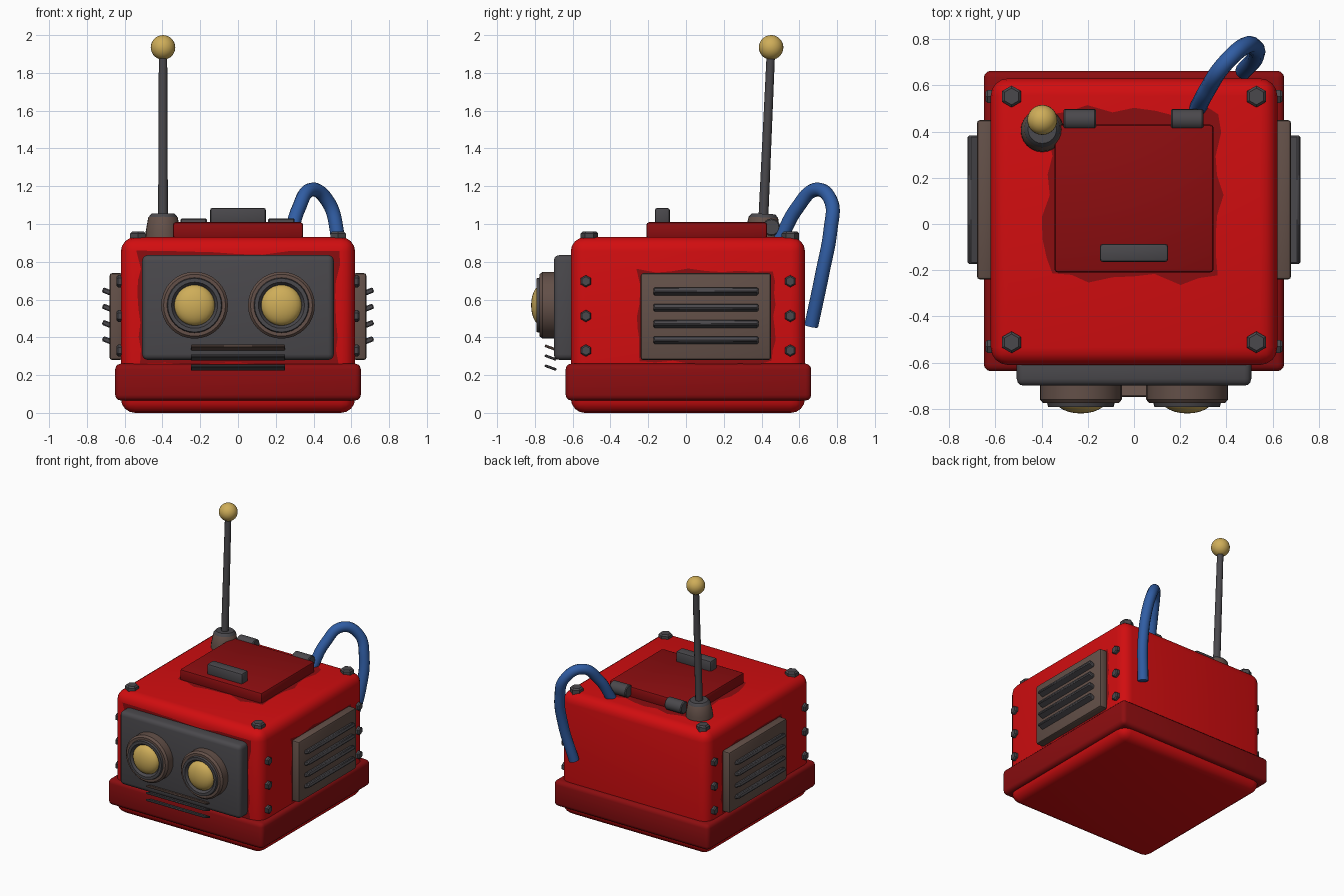
import bpy, bmesh, math, random
from mathutils import Matrix, Vector

if "Cube" in bpy.data.objects:
    bpy.data.objects.remove(bpy.data.objects["Cube"])

random.seed(4)


def mat(name, r, g, b):
    m = bpy.data.materials.new(name)
    m.diffuse_color = (r, g, b, 1)
    m.use_nodes = True
    m.node_tree.nodes["Principled BSDF"].inputs["Base Color"].default_value = m.diffuse_color
    return m


RED = mat("bright red", 0.64, 0.004, 0.005)
DARK = mat("dark red", 0.26, 0.004, 0.005)
GREY = mat("dark grey metal", 0.068, 0.065, 0.072)
BROWN = mat("rust brown", 0.125, 0.08, 0.065)
GOLD = mat("gold", 0.62, 0.42, 0.10)
BLUE = mat("hose blue", 0.03, 0.11, 0.37)


def finish(name, bm, mats, matrix=Matrix(), angle=40):
    bmesh.ops.transform(bm, matrix=matrix, verts=bm.verts)
    bmesh.ops.recalc_face_normals(bm, faces=bm.faces)
    me = bpy.data.meshes.new(name)
    bm.to_mesh(me)
    bm.free()
    for m in mats:
        me.materials.append(m)
    ob = bpy.data.objects.new(name, me)
    bpy.context.collection.objects.link(ob)
    bpy.ops.object.select_all(action='DESELECT')
    ob.select_set(True)
    bpy.context.view_layer.objects.active = ob
    bpy.ops.object.shade_smooth_by_angle(angle=math.radians(angle))
    return ob


def box(name, c, size, m, bevel=0.01, seg=2, rot=Matrix()):
    bm = bmesh.new()
    bmesh.ops.create_cube(bm, size=1)
    bmesh.ops.scale(bm, vec=size, verts=bm.verts)
    bmesh.ops.bevel(bm, geom=bm.edges[:], offset=bevel, segments=seg,
                    profile=0.5, affect='EDGES')
    return finish(name, bm, [m], Matrix.Translation(c) @ rot)


def lathe(name, profile, mats, matrix, steps=32, rule=None):
    bm = bmesh.new()
    vs = [bm.verts.new((r, 0, z)) for r, z in profile]
    es = [bm.edges.new(p) for p in zip(vs, vs[1:])]
    bmesh.ops.spin(bm, geom=vs + es, cent=(0, 0, 0), axis=(0, 0, 1),
                   angle=math.tau, steps=steps, use_duplicate=False)
    bmesh.ops.remove_doubles(bm, verts=bm.verts, dist=1e-4)
    if rule:
        for f in bm.faces:
            f.material_index = rule(f.calc_center_median())
    return finish(name, bm, mats, matrix)


def ball(name, c, scale, m):
    bm = bmesh.new()
    bmesh.ops.create_uvsphere(bm, u_segments=24, v_segments=14, radius=1)
    bmesh.ops.scale(bm, vec=scale, verts=bm.verts)
    return finish(name, bm, [m], Matrix.Translation(c))


def stain(name, matrix, w, h, grow):
    # thin ragged patch showing around the edge of a plate
    bm = bmesh.new()
    pts = []
    corners = [(-1, -1), (1, -1), (1, 1), (-1, 1)]
    for i in range(4):
        a, b = Vector(corners[i]), Vector(corners[(i + 1) % 4])
        for k in range(8):
            p = a.lerp(b, k / 8)
            g = random.uniform(0.1, 1) * grow
            pts.append(bm.verts.new((p.x * (w / 2 + g), p.y * (h / 2 + g), 0)))
    bm.faces.new(pts)
    bmesh.ops.triangulate(bm, faces=bm.faces)
    return finish(name, bm, [DARK], matrix)


RX = lambda d: Matrix.Rotation(math.radians(d), 4, 'X')
RY = lambda d: Matrix.Rotation(math.radians(d), 4, 'Y')
T = lambda *c: Matrix.Translation(c)

# body and skirt
box("body", (0, 0.01, 0.465), (1.24, 1.24, 0.93), RED, 0.075, 4)
box("skirt", (0, 0.013, 0.163), (1.30, 1.30, 0.195), DARK, 0.03, 3)

# face plate
box("face_plate", (0, -0.64, 0.558), (1.015, 0.12, 0.555), GREY, 0.03, 3)
stain("face_stain", T(0, -0.613, 0.55) @ RX(90), 1.015, 0.555, 0.035)

# eyes
eye = [(0.177, -0.01), (0.177, 0.06), (0.164, 0.075), (0.146, 0.075),
       (0.142, 0.091), (0.122, 0.091), (0.108, 0.07), (0, 0.07)]
for s, side in ((-1, "left"), (1, "right")):
    lathe(side + "_eye_ring", eye, [BROWN, GREY], T(s * 0.23, -0.70, 0.57) @ RX(90),
          rule=lambda c: int(math.hypot(c.x, c.y) < 0.147))
    ball(side + "_eye_lens", (s * 0.23, -0.765, 0.57), (0.108, 0.055, 0.108), GOLD)

# mouth slats, outer edge tilted up
for i, z in enumerate((0.345, 0.293, 0.24)):
    box(f"mouth_slat_{i}", (0, -0.717, z), (0.50, 0.065, 0.014),
        (BROWN, GREY, GREY)[i], 0.004, 1, RX(-20))

# side vents and rivets
hexa = [(0, -0.01), (0.032, -0.01), (0.032, 0.014), (0.024, 0.022), (0, 0.022)]
for s, side in ((-1, "left"), (1, "right")):
    box(side + "_vent_plate", (s * 0.645, 0.105, 0.51), (0.07, 0.69, 0.46), BROWN, 0.014)
    stain(side + "_vent_stain", T(s * 0.623, 0.105, 0.51) @ RY(s * 90), 0.46, 0.69, 0.025)
    for i in range(4):
        box(f"{side}_vent_slat_{i}", (s * 0.686, 0.105, 0.64 - i * 0.086),
            (0.066, 0.555, 0.028), GREY, 0.006, 1, RY(-s * 22))
    for y in (-0.53, 0.552):
        for z in (0.33, 0.513, 0.697):
            lathe(side + "_rivet", hexa, [GREY],
                  T(s * 0.62, y, z) @ RY(s * 90), 6)

# top corner bolts
bolt = [(0, -0.02), (0.047, -0.02), (0.047, 0.022), (0.036, 0.033), (0, 0.033)]
for x in (-0.53, 0.53):
    for y in (-0.512, 0.552):
        lathe("top_bolt", bolt, [GREY], T(x, y, 0.927) @ Matrix.Rotation(math.pi / 2, 4, 'Z'), 6)

# hatch with handle and hinges
box("hatch", (0, 0.11, 0.965), (0.69, 0.64, 0.09), DARK, 0.016)
stain("hatch_stain", T(0, 0.125, 0.933), 0.69, 0.66, 0.06)
box("hatch_handle", (0, -0.125, 1.04), (0.295, 0.078, 0.09), GREY, 0.012)
hinge = [(0, -0.07), (0.04, -0.07), (0.046, -0.064), (0.046, 0.064), (0.04, 0.07), (0, 0.07)]
for x in (-0.235, 0.23):
    lathe("hatch_hinge", hinge, [GREY], T(x, 0.452, 0.983) @ RY(90), 16)

# antenna, leaning slightly back
A = T(-0.397, 0.405, 0.93) @ RX(-2.6)
base = [(0, -0.02), (0.094, -0.02), (0.092, 0.03), (0.078, 0.105), (0.062, 0.124), (0, 0.124)]
lathe("antenna_base", base, [GREY, BROWN], A, 24, rule=lambda c: int(c.z < 0.07))
lathe("antenna_rod", [(0, 0.1), (0.026, 0.1), (0.022, 1.0), (0, 1.0)], [GREY], A, 12)
ball("antenna_ball", A @ Vector((0, 0, 1.006)), (0.065,) * 3, GOLD)

# hose looping from the top down the back
path = [(0.275, 0.50, 0.92), (0.32, 0.585, 1.08), (0.39, 0.69, 1.182), (0.475, 0.768, 1.12),
        (0.522, 0.765, 0.97), (0.525, 0.722, 0.74), (0.475, 0.663, 0.46)]
cu = bpy.data.curves.new("hose", 'CURVE')
cu.dimensions = '3D'
cu.bevel_depth = 0.037
cu.bevel_resolution = 4
cu.use_fill_caps = True
sp = cu.splines.new('BEZIER')
sp.bezier_points.add(len(path) - 1)
for p, co in zip(sp.bezier_points, path):
    p.co = co
    p.handle_left_type = p.handle_right_type = 'AUTO'
cu.materials.append(BLUE)
bpy.context.collection.objects.link(bpy.data.objects.new("hose", cu))
